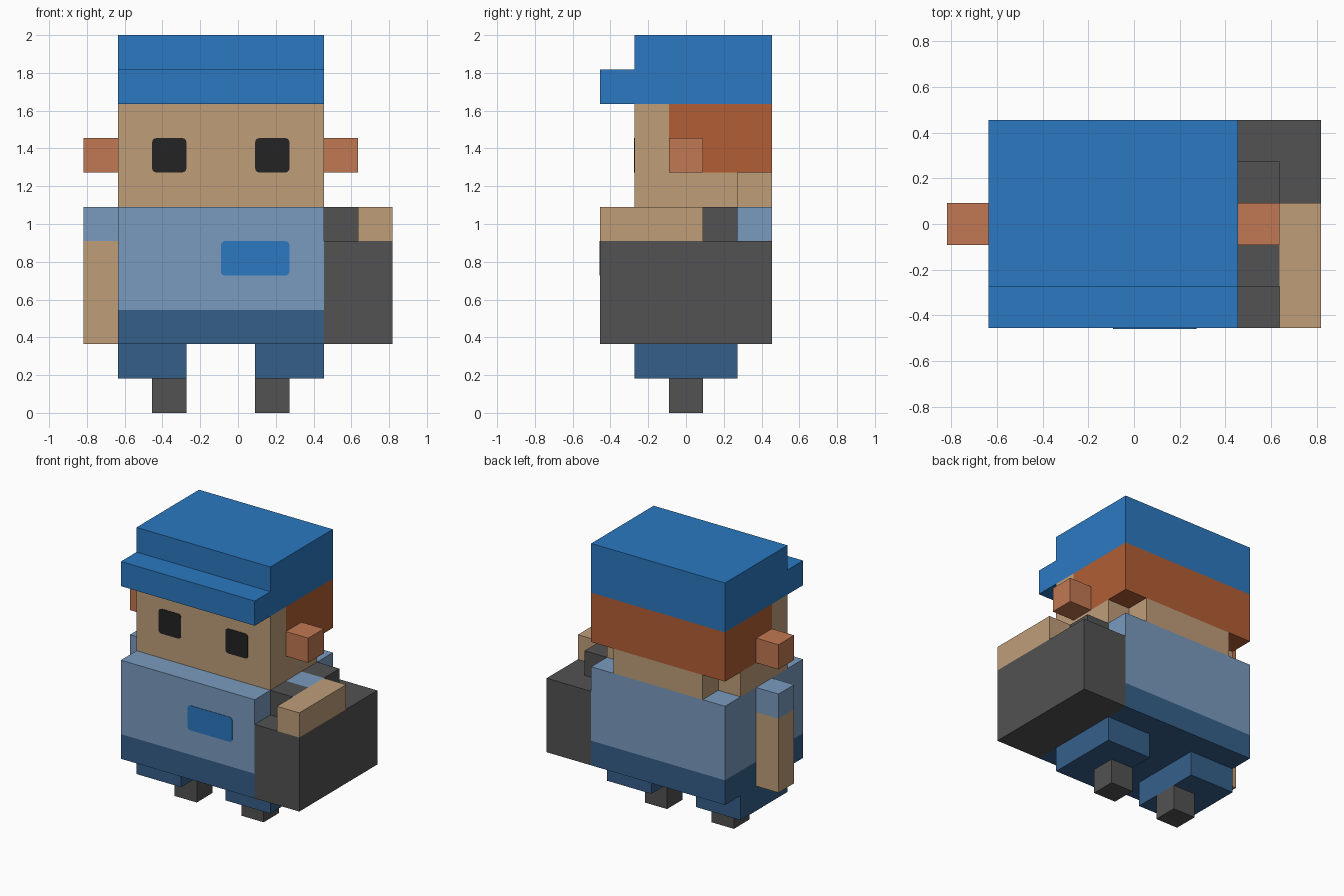
import bpy, bmesh, math

U = 2 / 11  # size of one block; all part sizes below are in blocks

if "Cube" in bpy.data.objects:
    bpy.data.objects.remove(bpy.data.objects["Cube"], do_unlink=True)


def linear(c):
    c /= 255
    return c / 12.92 if c <= 0.04045 else ((c + 0.055) / 1.055) ** 2.4


def material(name, r, g, b):
    m = bpy.data.materials.new(name)
    col = (linear(r), linear(g), linear(b), 1)
    m.diffuse_color = col
    m.use_nodes = True
    m.node_tree.nodes["Principled BSDF"].inputs["Base Color"].default_value = col
    return m


cap_blue = material("cap blue", 43, 121, 193)
skin = material("skin", 191, 157, 121)
ear_pink = material("ear pink", 193, 120, 82)
hair_red = material("hair red", 178, 94, 53)
shirt_blue = material("shirt blue", 122, 155, 191)
trouser_blue = material("trouser blue", 53, 95, 138)
dark_grey = material("dark grey", 82, 82, 82)
eye_black = material("eye black", 35, 35, 35)


def prism(name, mat, outline, offset):
    """Extrude a flat outline of points by an offset, both in blocks."""
    bm = bmesh.new()
    face = bm.faces.new([bm.verts.new([c * U for c in p]) for p in outline])
    ext = bmesh.ops.extrude_face_region(bm, geom=[face], use_keep_orig=True)
    verts = [e for e in ext["geom"] if isinstance(e, bmesh.types.BMVert)]
    bmesh.ops.translate(bm, verts=verts, vec=[c * U for c in offset])
    bmesh.ops.recalc_face_normals(bm, faces=bm.faces)
    me = bpy.data.meshes.new(name)
    bm.to_mesh(me)
    bm.free()
    me.materials.append(mat)
    ob = bpy.data.objects.new(name, me)
    bpy.context.scene.collection.objects.link(ob)
    return ob


def box(name, mat, x, y, z):
    base = [(x[0], y[0], z[0]), (x[1], y[0], z[0]), (x[1], y[1], z[0]), (x[0], y[1], z[0])]
    return prism(name, mat, base, (0, 0, z[1] - z[0]))


def side_profile(name, mat, x, yz):
    """Extrude a side outline across the width."""
    return prism(name, mat, [(x[0], y, z) for y, z in yz], (x[1] - x[0], 0, 0))


def plate(name, mat, x, y, z, r=0.12):
    """Thin front plate with slightly rounded corners."""
    corners = [(x[1] - r, z[1] - r), (x[0] + r, z[1] - r),
               (x[0] + r, z[0] + r), (x[1] - r, z[0] + r)]
    pts = []
    for i, (cx, cz) in enumerate(corners):
        for k in range(4):
            a = math.radians(90 * i + 30 * k)
            pts.append((cx + r * math.cos(a), y, cz + r * math.sin(a)))
    return prism(name, mat, pts, (0, -0.02, 0))


BODY = (-3.5, 2.5)  # shared width of cap, head and torso

# Cap with brim
side_profile("cap", cap_blue, BODY,
             [(-2.5, 9), (2.5, 9), (2.5, 11), (-1.5, 11), (-1.5, 10), (-2.5, 10)])

# Head: face and jaw, hair behind, narrower nape
side_profile("head", skin, BODY,
             [(-1.5, 6), (1.5, 6), (1.5, 7), (-0.5, 7), (-0.5, 9), (-1.5, 9)])
box("hair", hair_red, BODY, (-0.5, 2.5), (7, 9))
box("nape", skin, (-2.5, 1.5), (1.5, 2.5), (6, 7))

# Torso
box("shirt", shirt_blue, BODY, (-2.5, 2.5), (3, 6))
box("trouser_waist", trouser_blue, BODY, (-2.5, 2.5), (2, 3))
plate("shirt_badge", cap_blue, (-0.5, 1.5), -2.5, (4, 5))

# Paired parts, mirrored about the body centre at x = -0.5
for side, s in (("left", 1), ("right", -1)):
    def span(a, b):
        return tuple(sorted((-0.5 + s * a, -0.5 + s * b)))
    box(side + "_ear", ear_pink, span(3, 4), (-0.5, 0.5), (7, 8))
    plate(side + "_eye", eye_black, span(1, 2), -1.5, (7, 8))
    box(side + "_trouser_leg", trouser_blue, span(1, 3), (-1.5, 1.5), (1, 2))
    box(side + "_foot", dark_grey, span(1, 2), (-0.5, 0.5), (0, 1))
    box(side + "_sleeve", shirt_blue, span(3, 4), (-0.5, 0.5), (5, 6))

# Right arm hangs down, left arm reaches forward over the bag
box("right_arm", skin, (-4.5, -3.5), (-0.5, 0.5), (2, 5))
box("left_arm", skin, (3.5, 4.5), (-2.5, 0.5), (5, 6))

# Shoulder bag with strap ends either side of the sleeve
box("bag", dark_grey, (2.5, 4.5), (-2.5, 2.5), (2, 5))
for name, y in (("front", -1.5), ("back", 0.5)):
    box("bag_strap_" + name, dark_grey, (2.5, 3.5), (y, y + 1), (5, 6))
